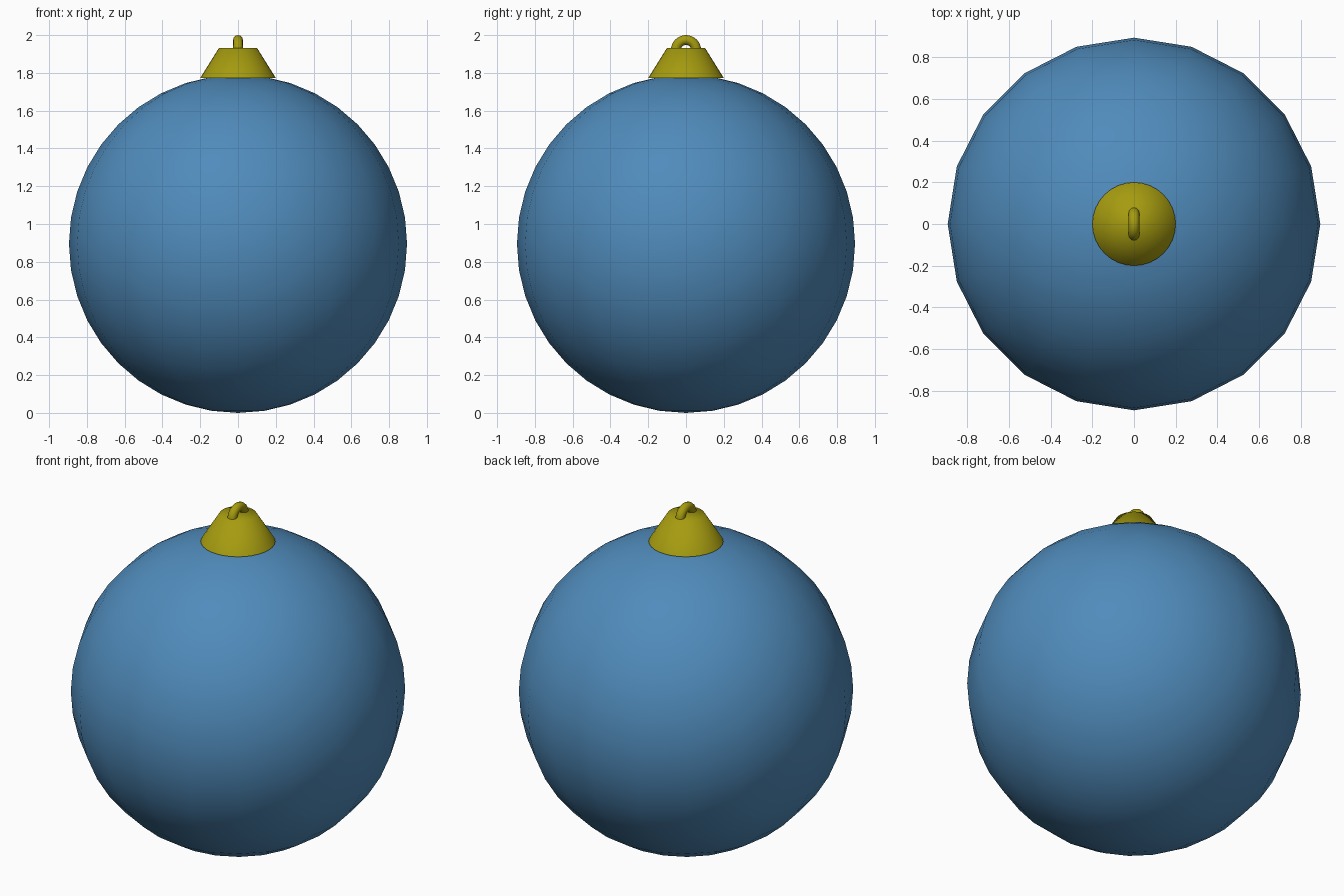
import bpy
from math import radians

if "Cube" in bpy.data.objects:
    bpy.data.objects.remove(bpy.data.objects["Cube"])


def material(name, rgb):
    m = bpy.data.materials.new(name)
    m.diffuse_color = (*rgb, 1)
    m.use_nodes = True
    m.node_tree.nodes["Principled BSDF"].inputs["Base Color"].default_value = m.diffuse_color
    return m


def finish(name, mat, angle):
    ob = bpy.context.object
    ob.name = name
    ob.data.materials.append(mat)
    bpy.ops.object.shade_smooth_by_angle(angle=radians(angle))
    return ob


blue = material("blue_glass", (0.08, 0.26, 0.50))
gold = material("gold_metal", (0.38, 0.33, 0.005))

# round bauble body
bpy.ops.mesh.primitive_uv_sphere_add(segments=20, ring_count=20, radius=0.895,
                                     location=(0, 0, 0.895))
finish("bauble_body", blue, 40)

# tapered cap
bpy.ops.mesh.primitive_cone_add(vertices=32, radius1=0.2, radius2=0.1, depth=0.16,
                                location=(0, 0, 1.853))
finish("cap", gold, 60)

# hanging ring, standing in the y-z plane
bpy.ops.mesh.primitive_torus_add(major_segments=32, minor_segments=12,
                                 major_radius=0.054, minor_radius=0.026,
                                 location=(0, 0, 1.92), rotation=(0, radians(90), 0))
finish("hanging_ring", gold, 60)
